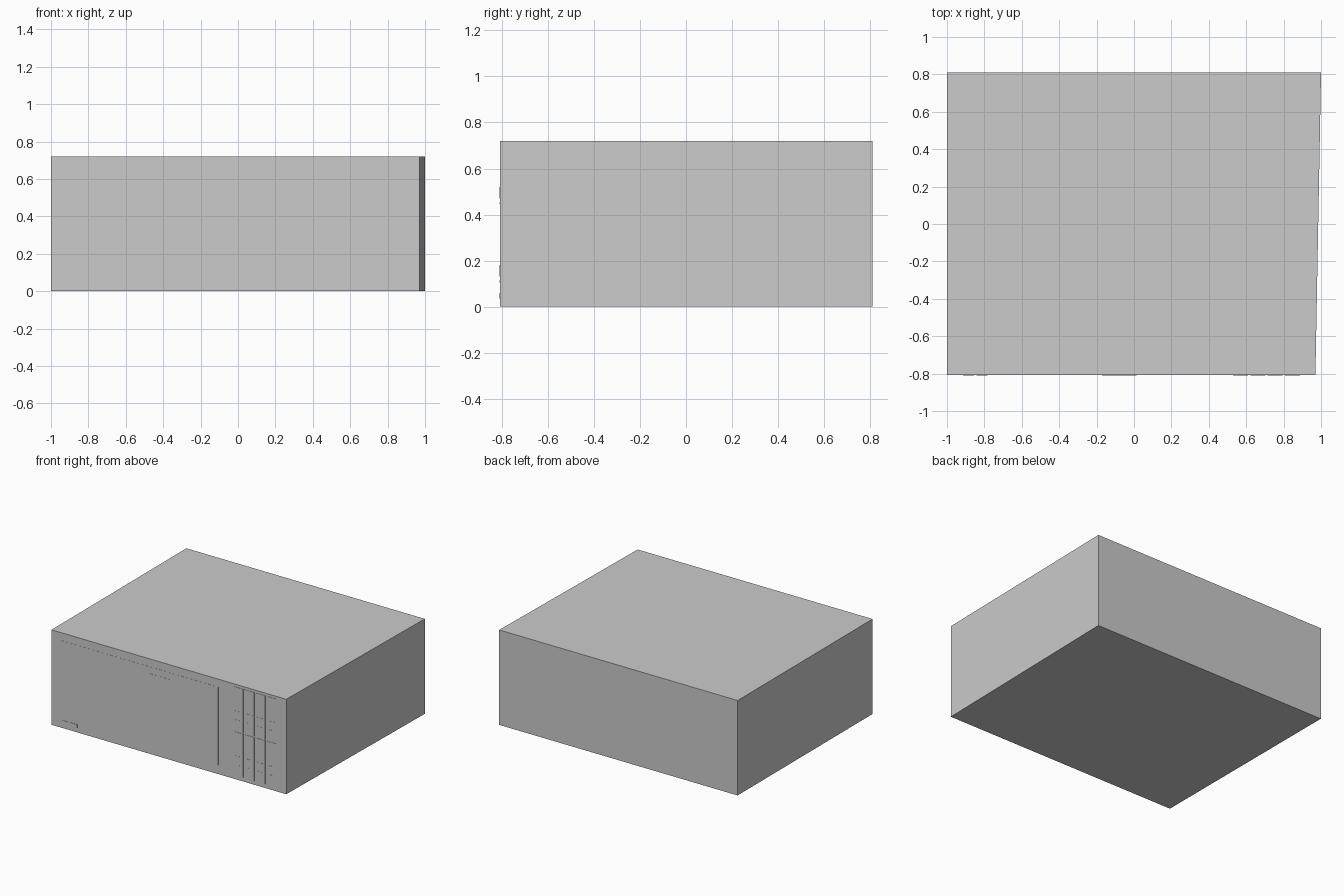
import bpy, bmesh

if "Cube" in bpy.data.objects:
    bpy.data.objects.remove(bpy.data.objects["Cube"])

FRONT, BACK, HEIGHT = -0.807, 0.81, 0.72


def prism(name, outline, z0, z1):
    """Extrude an xy outline from z0 up to z1."""
    bm = bmesh.new()
    base = bm.faces.new([bm.verts.new((x, y, z0)) for x, y in outline])
    top = bmesh.ops.extrude_face_region(bm, geom=[base])["geom"]
    bmesh.ops.translate(bm, vec=(0, 0, z1 - z0),
                        verts=[v for v in top if isinstance(v, bmesh.types.BMVert)])
    bmesh.ops.recalc_face_normals(bm, faces=bm.faces)
    mesh = bpy.data.meshes.new(name)
    bm.to_mesh(mesh)
    bm.free()
    obj = bpy.data.objects.new(name, mesh)
    bpy.context.collection.objects.link(obj)
    return obj


def plate(name, x0, x1, z0, z1, rise=0.002):
    """Thin plate seated slightly into the front face."""
    y0, y1 = FRONT - rise, FRONT + 0.002
    return prism(name, [(x0, y0), (x1, y0), (x1, y1), (x0, y1)], z0, z1)


# Cabinet body, its right wall tapering towards the front
prism("cabinet", [(-1, FRONT), (0.97, FRONT), (1, BACK), (-1, BACK)], 0, HEIGHT)

# Wide front door
plate("front_door", -0.94, 0.40, 0.07, 0.66, 0.001)
plate("door_inset", -0.17, 0.014, 0.52, 0.61)

# Two small buttons at the lower left
for i in range(2):
    x = -0.915 + i * 0.073
    plate(f"button_{i + 1}", x, x + 0.06, 0.035, 0.06, 0.003)

# Four bays of stacked modules, each with a latch and a vent slat
for col in range(4):
    x = 0.53 + col * 0.0925
    for row, z in enumerate((0.03, 0.37)):
        tag = f"{col + 1}_{row + 1}"
        plate("bay_module_" + tag, x, x + 0.08, z, z + 0.33)
        plate("module_latch_" + tag, x + 0.012, x + 0.065, z + 0.10, z + 0.15, 0.003)
        plate("module_slat_" + tag, x + 0.012, x + 0.065, z + 0.075, z + 0.083, 0.003)
